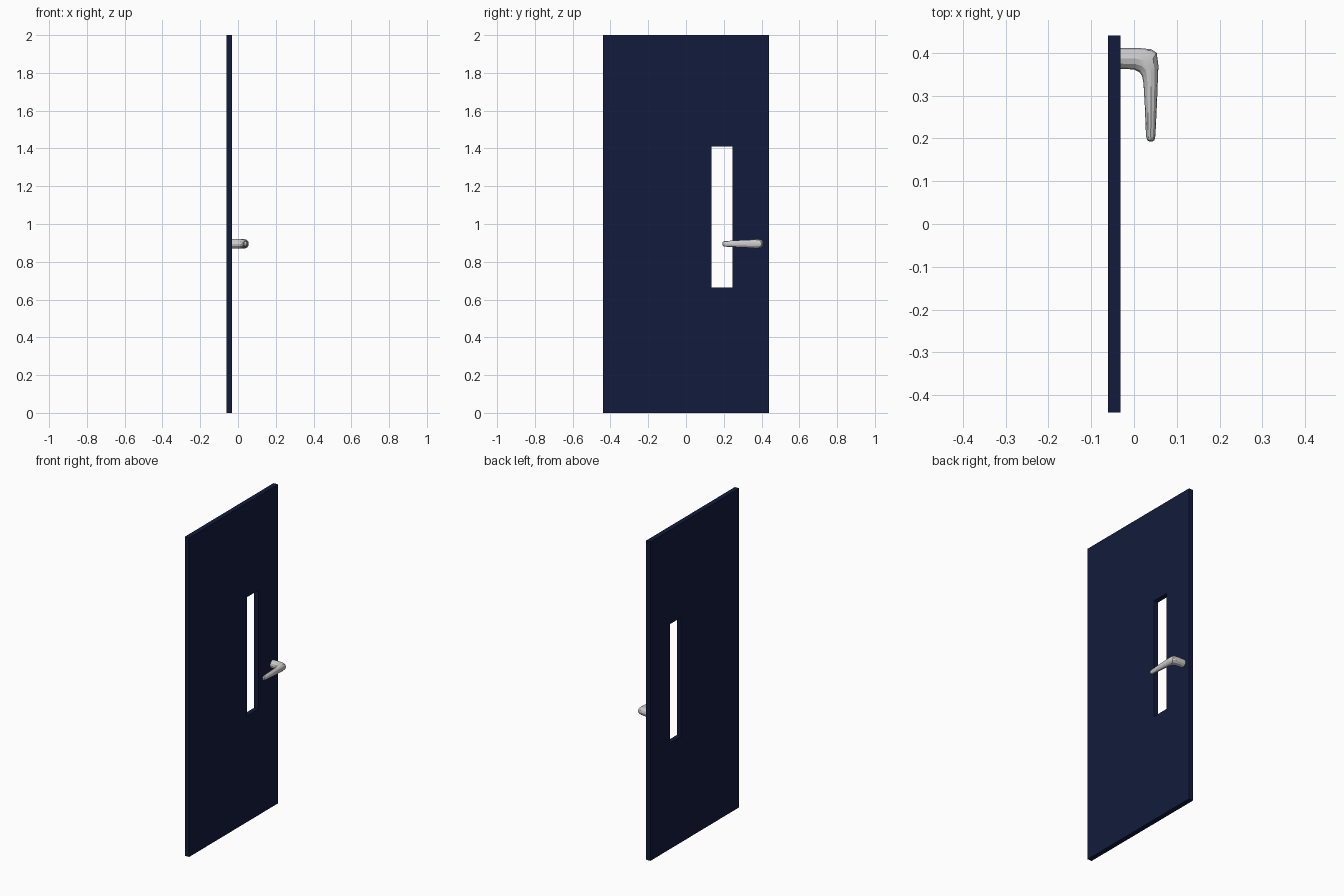
import bpy, bmesh, math
from mathutils import Vector

if "Cube" in bpy.data.objects:
    bpy.data.objects.remove(bpy.data.objects["Cube"])


def finish(bm, name, color=None):
    bmesh.ops.recalc_face_normals(bm, faces=bm.faces)
    mesh = bpy.data.meshes.new(name)
    bm.to_mesh(mesh)
    bm.free()
    obj = bpy.data.objects.new(name, mesh)
    bpy.context.collection.objects.link(obj)
    if color:
        mat = bpy.data.materials.new(name + "_paint")
        mat.diffuse_color = color
        mat.use_nodes = True
        mat.node_tree.nodes["Principled BSDF"].inputs["Base Color"].default_value = mat.diffuse_color
        mesh.materials.append(mat)
    return obj


# Door panel: a slab with an open vertical window slot
X_BACK, X_FRONT = -0.061, -0.031
outer = [(-0.44, 0), (0.44, 0), (0.44, 2), (-0.44, 2)]
slot = [(0.135, 0.665), (0.245, 0.665), (0.245, 1.41), (0.135, 1.41)]

bm = bmesh.new()
loops = [[bm.verts.new((x, y, z)) for y, z in outline]
         for x in (X_BACK, X_FRONT) for outline in (outer, slot)]
back_out, back_in, front_out, front_in = loops
for a, b in ((back_out, back_in), (front_out, front_in),
             (back_out, front_out), (back_in, front_in)):
    for i in range(4):
        j = (i + 1) % 4
        bm.faces.new((a[i], a[j], b[j], b[i]))
finish(bm, "door_panel", (0.006, 0.011, 0.045, 1))

# Lever handle: oval sections swept from the door around the bend to the tip
# (inner edge x, y, outer edge x, y, half height)
sections = [
    (-0.031, 0.362, -0.031, 0.411, 0.025),
    (0.000, 0.361, 0.010, 0.411, 0.025),
    (0.012, 0.355, 0.040, 0.408, 0.025),
    (0.019, 0.345, 0.053, 0.400, 0.025),
    (0.022, 0.330, 0.057, 0.370, 0.022),
    (0.025, 0.280, 0.054, 0.290, 0.019),
    (0.028, 0.205, 0.050, 0.206, 0.015),
    (0.031, 0.196, 0.048, 0.196, 0.012),
    (0.035, 0.193, 0.044, 0.193, 0.007),
]
SIDES = 12
HANDLE_Z = 0.895

bm = bmesh.new()
rings = []
for xi, yi, xo, yo, h in sections:
    inner, outer_pt = Vector((xi, yi, HANDLE_Z)), Vector((xo, yo, HANDLE_Z))
    mid, half = (inner + outer_pt) / 2, (outer_pt - inner) / 2
    ring = []
    for k in range(SIDES):
        a = math.tau * k / SIDES
        ring.append(bm.verts.new(mid + half * math.cos(a)
                                 + Vector((0, 0, h * math.sin(a)))))
    rings.append(ring)
for a, b in zip(rings, rings[1:]):
    for k in range(SIDES):
        j = (k + 1) % SIDES
        bm.faces.new((a[k], a[j], b[j], b[k]))
bm.faces.new(rings[0])
bm.faces.new(rings[-1])
handle = finish(bm, "lever_handle")

bpy.context.view_layer.objects.active = handle
handle.select_set(True)
bpy.ops.object.shade_smooth_by_angle(angle=math.radians(25))
